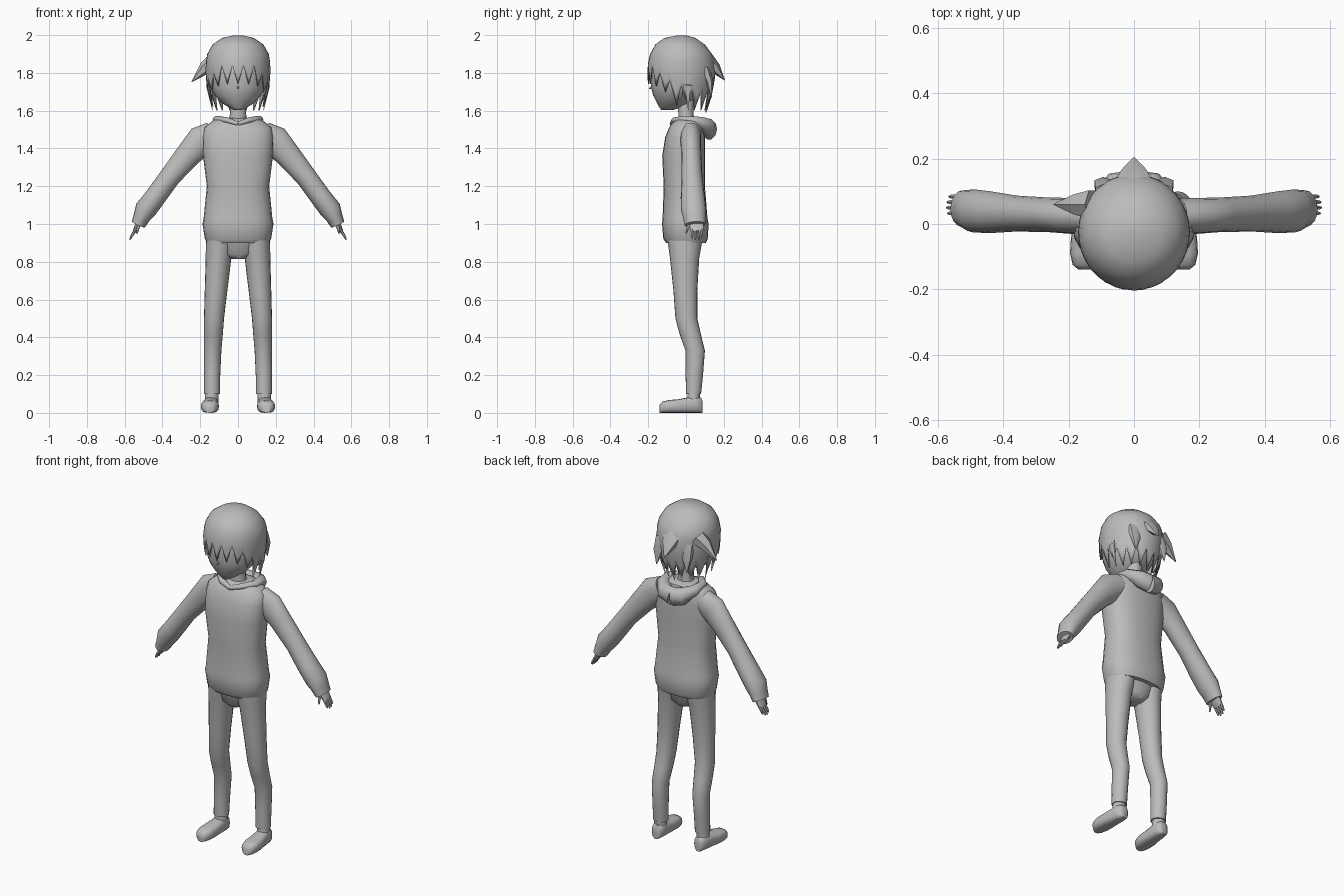
import bpy, bmesh, math
from mathutils import Vector

grey = bpy.data.materials.new("plain grey")
grey.diffuse_color = (0.5, 0.5, 0.5, 1)


def ring(c, a, b, n=16, p=2.0):
    """Superellipse ring around c, spanned by the vectors a and b."""
    out = []
    for i in range(n):
        t = 2 * math.pi * i / n
        u, v = math.cos(t), math.sin(t)
        u = math.copysign(abs(u) ** (2 / p), u)
        v = math.copysign(abs(v) ** (2 / p), v)
        out.append(Vector(c) + Vector(a) * u + Vector(b) * v)
    return out


def loft(name, rings, mirror=False, angle=50, caps=(True, True)):
    bm = bmesh.new()
    vs = [[bm.verts.new(p) for p in r] for r in rings]
    n = len(vs[0])
    for lo, hi in zip(vs, vs[1:]):
        for i in range(n):
            j = (i + 1) % n
            bm.faces.new((lo[i], lo[j], hi[j], hi[i]))
    if caps[0]:
        bm.faces.new(vs[0][::-1])
    if caps[1]:
        bm.faces.new(vs[-1])
    bmesh.ops.recalc_face_normals(bm, faces=bm.faces)
    me = bpy.data.meshes.new(name)
    bm.to_mesh(me)
    bm.free()
    me.materials.append(grey)
    ob = bpy.data.objects.new(name, me)
    bpy.context.collection.objects.link(ob)
    bpy.ops.object.select_all(action='DESELECT')
    ob.select_set(True)
    bpy.context.view_layer.objects.active = ob
    bpy.ops.object.shade_smooth_by_angle(angle=math.radians(angle))
    if mirror:
        ob.modifiers.new("mirror", 'MIRROR').use_mirror_merge = False
    return ob


def stack(name, rows, n=20, p=2.0, **kw):
    """Loft upward; rows are z, centre x, half width, front y, back y."""
    return loft(name, [ring((cx, (f + b) / 2, z), (rx, 0, 0), (0, (b - f) / 2, 0), n, p)
                       for z, cx, rx, f, b in rows], **kw)


def tube(name, pts, side, n=10, **kw):
    """Loft along a path; points are x, y, z, radius across side, radius along side."""
    ps = [Vector(q[:3]) for q in pts]
    rings = []
    for i, q in enumerate(pts):
        d = ps[min(i + 1, len(ps) - 1)] - ps[max(i - 1, 0)]
        a = d.cross(Vector(side)).normalized()
        b = a.cross(d).normalized()
        rings.append(ring(ps[i], a * q[3], b * q[4], n))
    return loft(name, rings, **kw)


# Hooded top
stack("sweater_body", [
    (.9, 0, .165, -.105, .105), (.92, 0, .175, -.12, .115), (1.0, 0, .188, -.127, .12),
    (1.03, 0, .182, -.124, .114), (1.2, 0, .165, -.118, .1), (1.36, 0, .185, -.126, .1),
    (1.46, 0, .188, -.11, .1), (1.51, 0, .18, -.09, .095), (1.55, 0, .13, -.065, .085),
    (1.56, 0, .07, -.04, .06)], n=24, p=2.4)
tube("hood", [
    (0, -.075, 1.53, .012, .012), (.06, -.06, 1.55, .02, .015), (.11, 0, 1.555, .025, .018),
    (.1, .07, 1.54, .035, .03), (.055, .115, 1.51, .045, .05), (0, .125, 1.5, .04, .055)],
    (0, 0, 1), mirror=True)
tube("sleeve", [
    (.13, .025, 1.475, .07, .055), (.195, .025, 1.44, .082, .055), (.26, .028, 1.37, .068, .053),
    (.36, .032, 1.25, .056, .055), (.44, .036, 1.14, .056, .064), (.49, .04, 1.075, .058, .066),
    (.51, .045, 1.035, .045, .06), (.528, .048, .997, .038, .055)],
    (0, 1, 0), n=16, mirror=True)

# Hands
tube("palm", [(.515, .055, 1.02, .014, .036), (.535, .057, .985, .014, .038),
              (.549, .058, .96, .009, .034)], (0, 1, 0), mirror=True)
for k, (y, r) in enumerate([(.033, .92), (.05, 1.05), (.067, 1), (.084, .8)]):
    tube("finger_%d" % k, [(.543, y, .97, .008, .008),
                           (.543 + .018 * r, y, .97 - .03 * r, .007, .007),
                           (.543 + .028 * r, y, .97 - .05 * r, .004, .004)],
         (0, 1, 0), n=6, mirror=True)
tube("thumb", [(.522, .03, 1.0, .01, .01), (.53, .01, .98, .009, .009),
               (.535, 0, .95, .004, .004)], (0, 1, 0), n=6, mirror=True)

# Trousers
stack("hips", [(.815, 0, .045, -.06, .05), (.84, 0, .1, -.08, .068), (.93, 0, .162, -.1, .09)])
stack("trouser_leg", [
    (.1, .1375, .0425, 0, .08), (.2, .137, .043, -.002, .09), (.33, .134, .046, -.003, .1),
    (.42, .13, .05, -.035, .078), (.5, .127, .053, -.056, .06), (.65, .116, .06, -.067, .06),
    (.82, .103, .068, -.085, .07), (.93, .09, .08, -.1, .09)], mirror=True)

# Feet
stack("ankle", [(.05, .14, .036, .005, .072), (.11, .139, .036, .008, .074)], mirror=True)
loft("shoe", [ring((cx, y, h / 2), (rx, 0, 0), (0, 0, h / 2), 16, 2.8) for y, cx, rx, h in [
    (-.14, .15, .02, .042), (-.125, .15, .038, .06), (-.09, .149, .047, .068),
    (-.04, .147, .046, .072), (0, .144, .041, .08), (.05, .141, .039, .088),
    (.08, .14, .03, .08), (.088, .14, .018, .06)]], mirror=True)

# Head
stack("neck", [(1.52, 0, .055, -.045, .05), (1.58, 0, .043, -.04, .04), (1.7, 0, .045, -.05, .045)])
stack("face", [
    (1.603, 0, .02, -.13, -.07), (1.615, 0, .045, -.14, -.03), (1.64, 0, .085, -.153, .02),
    (1.68, 0, .122, -.174, .06), (1.72, 0, .142, -.184, .085), (1.77, 0, .152, -.185, .1),
    (1.86, 0, .155, -.185, .12), (1.93, 0, .11, -.14, .08)])
tube("nose", [(0, -.165, 1.735, .012, .012), (0, -.196, 1.715, .002, .002)], (1, 0, 0), n=6)
tube("ear", [(.135, -.01, 1.76, .02, .01), (.155, .005, 1.735, .025, .014),
             (.138, -.01, 1.68, .01, .008)], (1, 0, 0), n=8, mirror=True)

# Hair cap with a jagged lower edge
PROFILE = [(1.999, .02, -.04, 0), (1.985, .085, -.115, .05), (1.95, .135, -.163, .1),
           (1.9, .163, -.19, .138), (1.84, .173, -.204, .158), (1.76, .169, -.204, .152),
           (1.68, .157, -.19, .137), (1.58, .125, -.15, .105)]
EDGE = [1.74, 1.84, 1.74, 1.84, 1.73, 1.8, 1.7, 1.76, 1.62, 1.73,
        1.65, 1.71, 1.6, 1.7, 1.6, 1.72, 1.6, 1.7, 1.59]


def hair_point(i, z):
    for (z1, w1, f1, b1), (z0, w0, f0, b0) in zip(PROFILE, PROFILE[1:]):
        if z >= z0:
            break
    k = (z1 - z) / (z1 - z0)
    w, f, b = w1 + (w0 - w1) * k, f1 + (f0 - f1) * k, b1 + (b0 - b1) * k
    t = math.radians(10 * i)
    return Vector((w * math.sin(t), (f + b) / 2 - (b - f) / 2 * math.cos(t), z))


rows = [[hair_point(i, z) for i in range(36)] for z, *_ in PROFILE[:4]]
for s in (0, .35, .7, 1):
    rows.append([hair_point(i, 1.86 + (EDGE[min(i, 36 - i)] - 1.86) * s) for i in range(36)])
hair = loft("hair", rows, caps=(True, False))
sol = hair.modifiers.new("thickness", 'SOLIDIFY')
sol.thickness = .006
sol.offset = -1

# Loose pointed locks
tube("side_spike", [(-.125, .06, 1.86, .045, .05), (-.175, .06, 1.825, .035, .035),
                    (-.245, .06, 1.753, .002, .002)], (0, 1, 0), n=6)
tube("back_spike", [(0, .105, 1.87, .045, .07), (0, .155, 1.825, .03, .045),
                    (0, .204, 1.762, .002, .002)], (1, 0, 0), n=6)
tube("back_lock", [(.08, .1, 1.82, .03, .045), (.095, .125, 1.75, .02, .03),
                   (.1, .135, 1.67, .002, .002)], (1, 0, 0), n=6, mirror=True)
tube("ear_lock", [(.155, .01, 1.82, .012, .025), (.158, .01, 1.72, .008, .016),
                  (.135, .012, 1.6, .001, .001)], (0, 1, 0), n=6, mirror=True)
